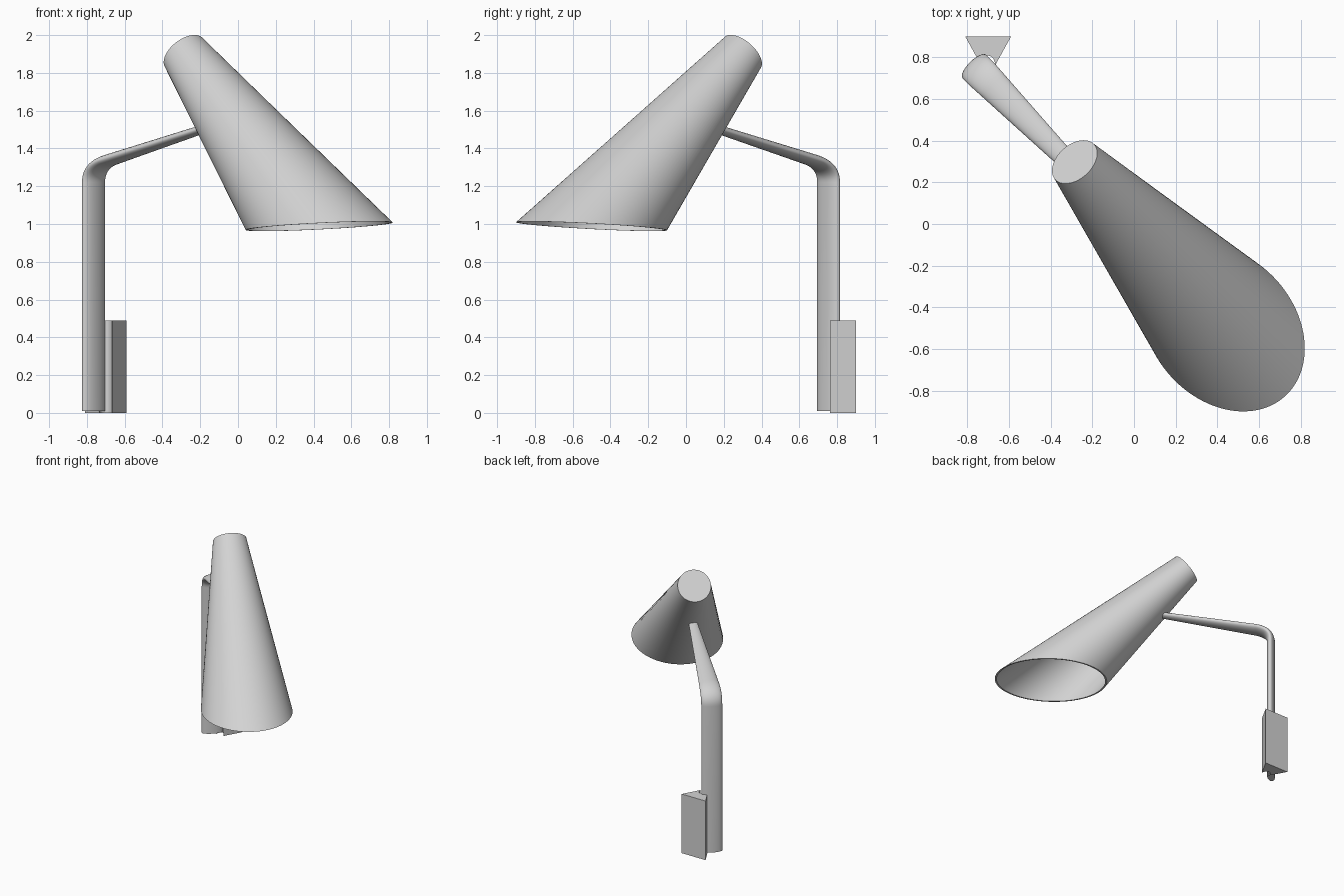
import bpy, bmesh, math
from mathutils import Vector

if "Cube" in bpy.data.objects:
    bpy.data.objects.remove(bpy.data.objects["Cube"])

metal = bpy.data.materials.new("light_grey_metal")
metal.diffuse_color = (0.65, 0.65, 0.65, 1)
metal.use_nodes = True
metal.node_tree.nodes["Principled BSDF"].inputs["Base Color"].default_value = metal.diffuse_color
UP = Vector((0, 0, 1))


def loft(name, rings):
    """Skin a list of equal-length rings and close both ends."""
    bm = bmesh.new()
    loops = [[bm.verts.new(p) for p in ring] for ring in rings]
    n = len(loops[0])
    for a, b in zip(loops, loops[1:]):
        for i in range(n):
            j = (i + 1) % n
            bm.faces.new((a[i], a[j], b[j], b[i]))
    bm.faces.new(loops[0])
    bm.faces.new(loops[-1])
    bmesh.ops.recalc_face_normals(bm, faces=bm.faces)
    me = bpy.data.meshes.new(name)
    bm.to_mesh(me)
    bm.free()
    ob = bpy.data.objects.new(name, me)
    bpy.context.collection.objects.link(ob)
    me.materials.append(metal)
    bpy.ops.object.select_all(action='DESELECT')
    ob.select_set(True)
    bpy.context.view_layer.objects.active = ob
    bpy.ops.object.shade_smooth_by_angle(angle=math.radians(30))
    return ob


def ellipse(center, u, w, n):
    return [center + u * math.cos(2 * math.pi * i / n) + w * math.sin(2 * math.pi * i / n)
            for i in range(n)]


# Shade: oblique cone shell with a round closed top and an elliptical open rim
phi = math.radians(48)
d = Vector((math.cos(phi), -math.sin(phi), 0))
w = Vector((math.sin(phi), math.cos(phi), 0))
top_c = Vector((-0.285, 0.298, 1.905))
rim_c = Vector((0.43, -0.5, 0.988))
axis = (rim_c - top_c).normalized()
tilt = d * 0.65 + UP * 0.76
rim_u = d * 0.44 + UP * 0.026


def top_ring(r, depth):
    return ellipse(top_c + axis * depth, tilt * r, w * r, 96)


def rim_ring(k):
    return ellipse(rim_c, rim_u * k, w * 0.343 * k, 96)


loft("lamp_shade", [top_ring(0.115, 0.015), rim_ring(0.97), rim_ring(1.0), top_ring(0.126, 0)])

# Arm: flat oval tube, upright then bent and tapering towards the shade
base = Vector((-0.765, 0.755, 0))
reach = Vector((-0.13, 0.11, 0)) - base
length = reach.length
reach.normalize()
side = Vector((-reach.y, reach.x, 0))
slope, corner = 0.233, 1.31
path = [(0, 0.01)]
b0, b1, b2 = (0, 1.22), (0, corner), (0.13, corner + 0.13 * slope)
for i in range(13):
    t = i / 12
    path.append(tuple((1 - t) ** 2 * p + 2 * t * (1 - t) * q + t * t * r
                      for p, q, r in zip(b0, b1, b2)))
path.append((length, corner + length * slope))
rings = []
for i, (s, z) in enumerate(path):
    a, b = path[max(i - 1, 0)], path[min(i + 1, len(path) - 1)]
    if i == 1:
        a = b0
        b = b1
    if i == len(path) - 2:
        a = b1
    tan = (reach * (b[0] - a[0]) + UP * (b[1] - a[1])).normalized()
    f = max(0, (s - 0.05) / (length - 0.05))
    rings.append(ellipse(base + reach * s + UP * z, side.cross(tan) * (0.031 - 0.009 * f),
                         side * (0.08 - 0.05 * f), 48))
loft("bent_arm", rings)

# Wall bracket: triangular prism with a hollowed front edge
outline = [(-0.81, 0.90), (-0.59, 0.90)]
for i in range(15):
    t = math.pi * i / 14
    outline.append((-0.70 + 0.034 * math.cos(t), 0.762 + 0.046 * math.sin(t)))
loft("wall_bracket", [[Vector((x, y, z)) for x, y in outline] for z in (0, 0.49)])
